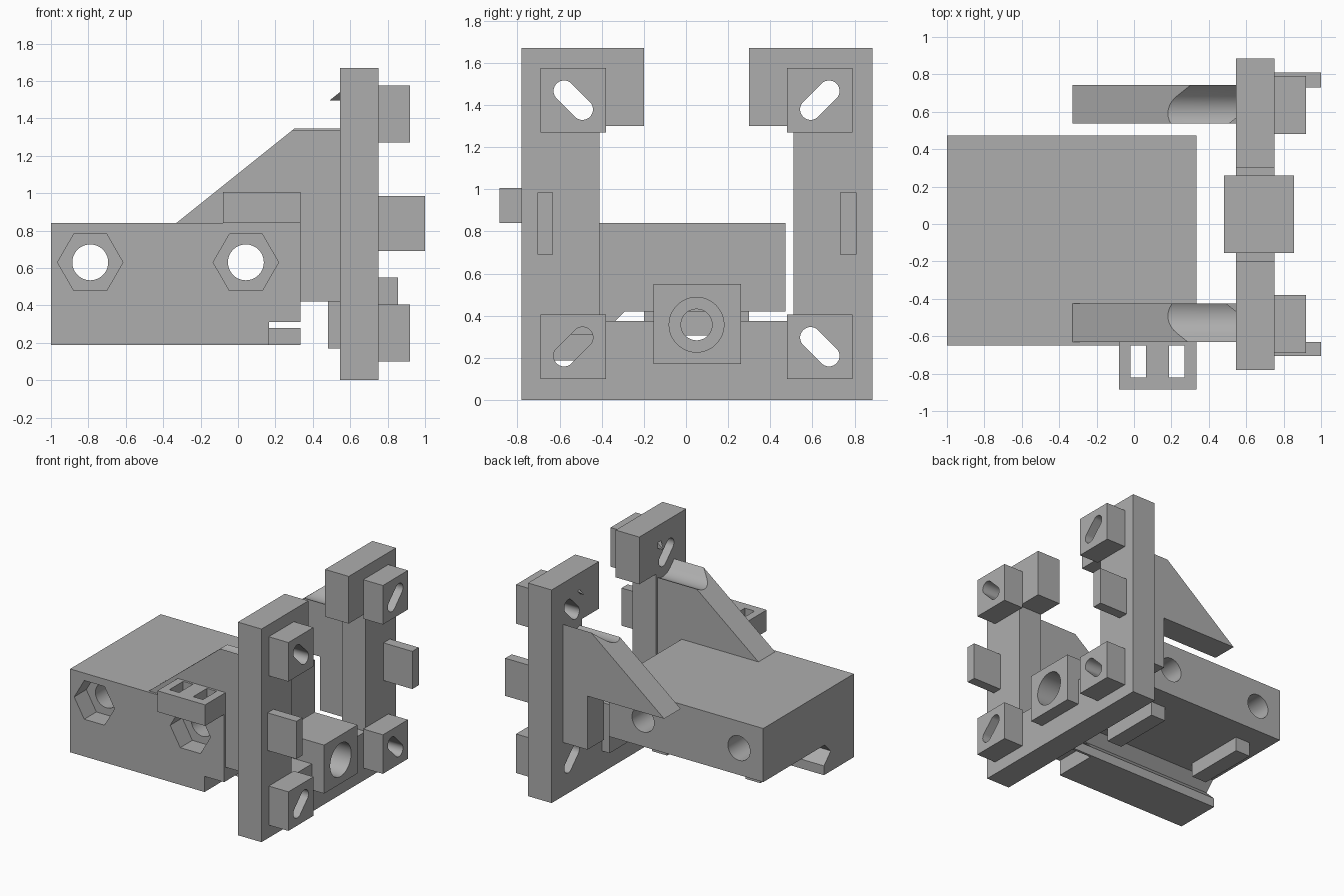
import bpy, bmesh, math
from mathutils import Vector

cube = bpy.data.objects.get("Cube")
if cube:
    bpy.data.objects.remove(cube, do_unlink=True)

gray = bpy.data.materials.new("plain gray")
gray.use_nodes = True
COLOR = (0.42, 0.42, 0.42, 1)
gray.diffuse_color = COLOR
gray.node_tree.nodes["Principled BSDF"].inputs["Base Color"].default_value = COLOR

PLACE = {"x": lambda u, v, w: (w, u, v),
         "y": lambda u, v, w: (u, w, v),
         "z": lambda u, v, w: (u, v, w)}


def prism(name, axis, points, lo, hi):
    """Extrude a flat outline along an axis."""
    put = PLACE[axis]
    bm = bmesh.new()
    face = bm.faces.new([bm.verts.new(put(u, v, lo)) for u, v in points])
    ext = bmesh.ops.extrude_face_region(bm, geom=[face])
    step = Vector(put(0, 0, hi - lo))
    verts = [g for g in ext["geom"] if isinstance(g, bmesh.types.BMVert)]
    bmesh.ops.translate(bm, verts=verts, vec=step)
    bmesh.ops.recalc_face_normals(bm, faces=bm.faces)
    mesh = bpy.data.meshes.new(name)
    bm.to_mesh(mesh)
    bm.free()
    mesh.materials.append(gray)
    obj = bpy.data.objects.new(name, mesh)
    bpy.context.collection.objects.link(obj)
    return obj


def box(name, x, y, z):
    return prism(name, "x", [(y[0], z[0]), (y[1], z[0]), (y[1], z[1]), (y[0], z[1])], *x)


def ring(u, v, r, n=48):
    return [(u + r * math.cos(math.tau * i / n), v + r * math.sin(math.tau * i / n))
            for i in range(n)]


def capsule(u, v, r, tilt, half=0.0615, n=20):
    """Slot outline with round ends, its long side tilted."""
    pts = []
    for end in (0, math.pi):
        cu, cv = u + half * math.cos(tilt + end), v + half * math.sin(tilt + end)
        for i in range(n + 1):
            a = tilt + end - math.pi / 2 + math.pi * i / n
            pts.append((cu + r * math.cos(a), cv + r * math.sin(a)))
    return pts


def cut(obj, cutter, keep=False):
    cutter.hide_render = True
    mod = obj.modifiers.new("cut", "BOOLEAN")
    mod.operation, mod.solver, mod.object = "DIFFERENCE", "EXACT", cutter
    bpy.context.view_layer.objects.active = obj
    bpy.ops.object.modifier_apply(modifier=mod.name)
    if not keep:
        bpy.data.objects.remove(cutter, do_unlink=True)


parts = []

# Upright U-shaped frame with inward pads at the top
frame = prism("frame", "x", [
    (-0.78, 0), (0.885, 0), (0.885, 1.67), (0.3, 1.67), (0.3, 1.3), (0.51, 1.3),
    (0.51, 0.375), (-0.41, 0.375), (-0.41, 1.3), (-0.2, 1.3), (-0.2, 1.67), (-0.78, 1.67)],
    0.545, 0.75)
parts.append(frame)

# Corner blocks with diagonal slots running through the frame
for side, y in (("right", -0.535), ("left", 0.635)):
    for level, z in (("lower", 0.2525), ("upper", 1.4225)):
        tilt = math.pi / 4 if (side == "left") == (level == "upper") else -math.pi / 4
        block = box(f"{side}_{level}_block", (0.75, 0.92),
                    (y - 0.155, y + 0.155), (z - 0.153, z + 0.153))
        slot = prism("slot_cutter", "x", capsule(y, z, 0.05, tilt), 0.4, 1.1)
        cut(frame, slot, keep=True)
        cut(block, slot)
        parts.append(block)

# Side tabs on the columns
for side, y in (("right", (-0.705, -0.63)), ("left", (0.73, 0.81))):
    parts.append(box(f"{side}_tab", (0.75, 1.0), y, (0.69, 0.985)))

# Centre block with a stepped bore
hub = box("center_block", (0.48, 0.855), (-0.155, 0.26), (0.17, 0.55))
for target in (hub, frame):
    cut(target, prism("bore_cutter", "x", ring(0.05, 0.357, 0.13), 0.56, 1.0))
    cut(target, prism("pin_cutter", "x", ring(0.05, 0.357, 0.074), 0.3, 1.0))
parts.append(hub)

# Sloped gussets, each relieved by a wide slot around the fastener
for side, y, slot_y, tilt in (("right", (-0.632, -0.425), -0.535, -math.pi / 4),
                              ("left", (0.537, 0.742), 0.635, math.pi / 4)):
    gusset = prism(f"{side}_gusset", "y", [
        (-0.33, 0.84), (0.335, 0.84), (0.335, 0.42), (0.545, 0.42), (0.545, 1.54)], *y)
    cut(gusset, prism("relief_cutter", "x", capsule(slot_y, 1.4225, 0.13, tilt), -0.5, 0.6))
    parts.append(gusset)

# Clamp body with a V-shaped jaw along one lower side
body = prism("clamp_body", "x", [
    (-0.65, 0.187), (-0.28, 0.187), (-0.28, 0.26), (-0.365, 0.345), (-0.29, 0.42),
    (0.472, 0.42), (0.472, 0.84), (-0.65, 0.84)], -1.0, 0.335)
cut(body, box("notch_cutter", (0.165, 0.5), (-0.8, -0.3), (0.1, 0.31)))
for x in (-0.79, 0.042):
    cut(body, prism("bolt_cutter", "y", ring(x, 0.63, 0.096), -1, 1))
    cut(body, prism("nut_cutter", "y", ring(x, 0.63, 0.175, 6), -1, -0.5))
parts.append(body)

# Cross bars below the body
for name, x in (("front_crossbar", 0.02), ("rear_crossbar", -0.79)):
    parts.append(box(name, (x - 0.065, x + 0.065), (-0.2, 0.3), (0.307, 0.42)))

# Strap loop with two openings
loop = box("strap_loop", (-0.08, 0.335), (-0.885, -0.632), (0.84, 1.005))
for x in (0.022, 0.228):
    cut(loop, box("strap_cutter", (x - 0.042, x + 0.042), (-0.82, -0.65), (0.7, 1.2)))
parts.append(loop)

# Smooth the round walls, keep edges sharp
bpy.ops.object.select_all(action="DESELECT")
for obj in parts:
    obj.select_set(True)
bpy.context.view_layer.objects.active = frame
bpy.ops.object.shade_smooth_by_angle(angle=math.radians(30))
